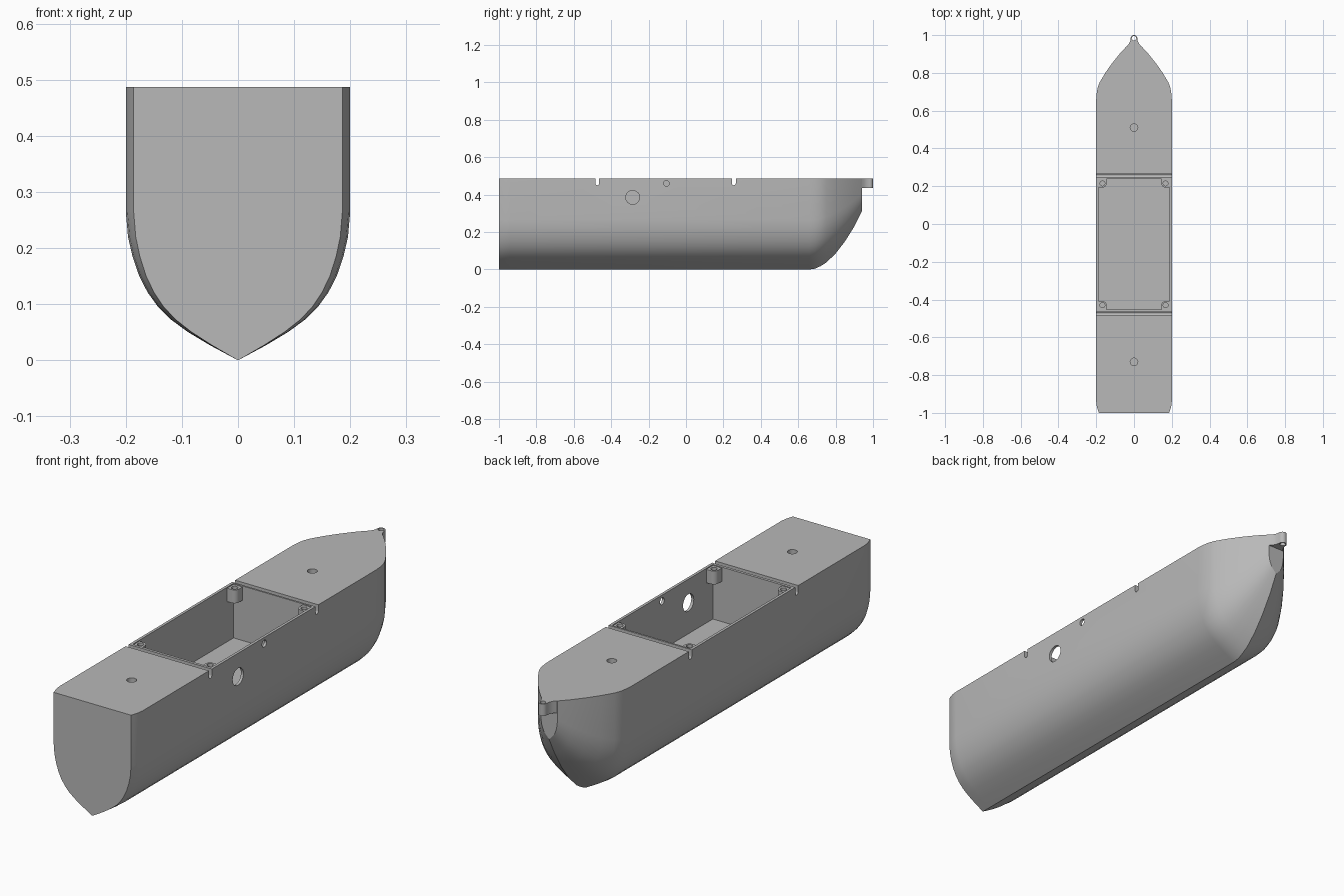
import bpy, bmesh, math
from mathutils import Vector

if "Cube" in bpy.data.objects:
    bpy.data.objects.remove(bpy.data.objects["Cube"], do_unlink=True)

TOP = 0.487

grey = bpy.data.materials.new("hull_grey")
grey.use_nodes = True
grey.diffuse_color = (0.48, 0.48, 0.48, 1)
grey.node_tree.nodes["Principled BSDF"].inputs["Base Color"].default_value = grey.diffuse_color


def finish(name, bm):
    bmesh.ops.recalc_face_normals(bm, faces=bm.faces)
    mesh = bpy.data.meshes.new(name)
    bm.to_mesh(mesh)
    bm.free()
    mesh.materials.append(grey)
    obj = bpy.data.objects.new(name, mesh)
    bpy.context.collection.objects.link(obj)
    return obj


def loft(name, rings):
    """Skin a list of closed rings and cap both ends."""
    bm = bmesh.new()
    rows = [[bm.verts.new(p) for p in ring] for ring in rings]
    n = len(rows[0])
    for a, b in zip(rows, rows[1:]):
        for i in range(n):
            j = (i + 1) % n
            bm.faces.new((a[i], a[j], b[j], b[i]))
    bm.faces.new(rows[0])
    bm.faces.new(rows[-1])
    return finish(name, bm)


def prism(name, pts, axis, lo, hi):
    """Extrude a 2D outline along x (outline in y, z) or z (outline in x, y)."""
    place = (lambda p, d: Vector((d, *p))) if axis == "x" else (lambda p, d: Vector((*p, d)))
    return loft(name, [[place(p, d) for p in pts] for d in (lo, hi)])


def arc(cx, cy, r, start=0, end=360, steps=32):
    count = steps if end - start == 360 else steps + 1
    angles = [math.radians(start + (end - start) * i / steps) for i in range(count)]
    return [(cx + r * math.cos(a), cy + r * math.sin(a)) for a in angles]


def cut(obj, cutter):
    cutter.hide_render = True
    mod = obj.modifiers.new("cut", "BOOLEAN")
    mod.operation = "DIFFERENCE"
    mod.solver = "EXACT"
    mod.object = cutter
    bpy.context.view_layer.objects.active = obj
    bpy.ops.object.modifier_apply(modifier=mod.name)
    bpy.data.objects.remove(cutter, do_unlink=True)


# Hull: V-bottomed section, narrowed at the stern and swept up to the bow
section = [(0, 0), (.05, .027), (.09, .051), (.12, .073), (.143, .096), (.161, .121),
           (.176, .15), (.188, .185), (.196, .22), (.2, .265), (.2, TOP)]
stations = [(-1, .186, 0), (-.985, .191, 0), (-.965, .197, 0), (-.94, .2, 0),
            (.66, .2, 0), (.69, .198, .004), (.72, .193, .018), (.75, .182, .037),
            (.8, .152, .085), (.85, .117, .15), (.9, .077, .23), (.94, .04, .31)]
rings = []
for y, width, keel in stations:
    side = [(x * width / .2, y, keel + z * (TOP - keel) / TOP) for x, z in section]
    rings.append(side + [(-x, yy, z) for x, yy, z in reversed(side[1:])])
hull = loft("hull", rings)

# Open hold amidships
X, BACK, FRONT = .188, .238, -.453
cut(hull, prism("hold_cutter", [(-X, FRONT), (X, FRONT), (X, BACK), (-X, BACK)], "z", .25, .6))

# Round-bottomed grooves across the deck
for y in (-.475, .256):
    outline = [(y - .01, .6)] + arc(y, .46, .01, 180, 360, 12) + [(y + .01, .6)]
    cut(hull, prism("groove_cutter", outline, "x", -.3, .3))

# Deck holes fore and aft
for y in (.51, -.73):
    cut(hull, prism("deck_hole_cutter", arc(0, y, .02), "z", .25, .6))

# Openings through one side wall
for y, z, r in ((-.285, .385, .037), (-.105, .46, .015)):
    cut(hull, prism("side_hole_cutter", arc(y, z, r), "x", .1, .3))

# Screw bosses in the corners of the hold
bosses = []
for sx, sname in ((1, "left"), (-1, "right")):
    for sy, wall, yname in ((1, BACK, "bow"), (-1, FRONT, "stern")):
        corner = [(-.003, -.003), (.043, -.003)] + arc(.021, .023, .022, 0, 90, 10) + [(-.003, .045)]
        pts = [(sx * (X - u), wall - sy * v) for u, v in corner]
        boss = prism(f"boss_{yname}_{sname}", pts, "z", .425, TOP - .004)
        hole = arc(sx * (X - .021), wall - sy * .023, .013, steps=24)
        cut(boss, prism("boss_hole_cutter", hole, "z", .435, .6))
        bosses.append(boss)

# Towing eye on the bow
eye = [(-.046, .932), (.046, .932), (.028, .952), (.02, .968)]
eye += arc(0, .982, .018, 0, 180, 16) + [(-.02, .968), (-.028, .952)]
tow_eye = prism("tow_eye", eye, "z", .435, TOP)
cut(tow_eye, prism("eye_hole_cutter", arc(0, .983, .012, steps=24), "z", .4, .6))

# Smooth curves, crisp edges
for obj in [hull, tow_eye] + bosses:
    bpy.ops.object.select_all(action="DESELECT")
    obj.select_set(True)
    bpy.context.view_layer.objects.active = obj
    bpy.ops.object.shade_smooth_by_angle(angle=math.radians(30))
